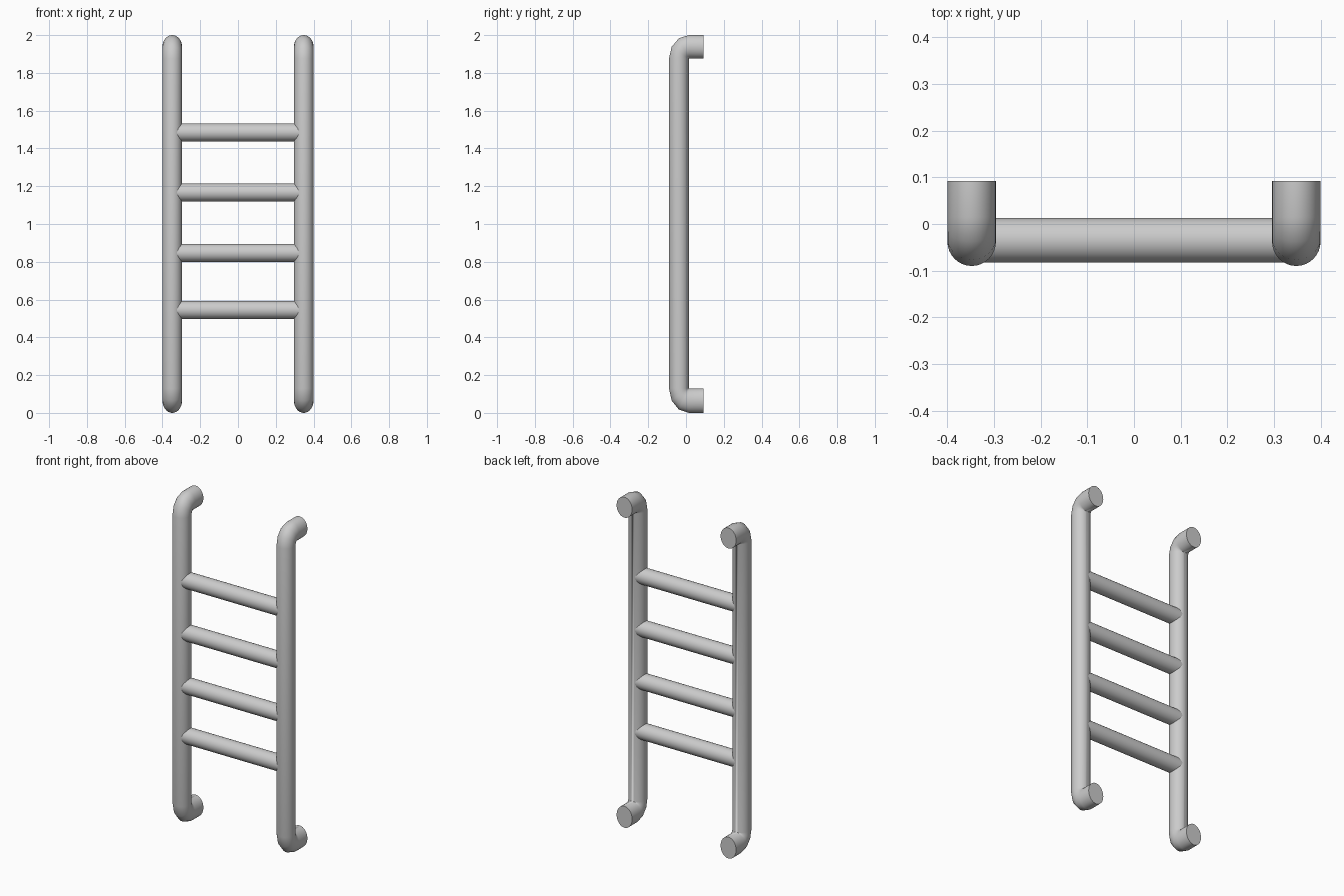
import bpy, bmesh, math
from mathutils import Vector

if "Cube" in bpy.data.objects:
    bpy.data.objects.remove(bpy.data.objects["Cube"])

SIDES = 32
RAIL_X, RAIL_R = 0.348, 0.052
PIVOT_Y, END_Y = 0.015, 0.092


def ring(bm, x, y, z, dy, dz):
    """Elliptical section from the inner point (y, z) out to (y+dy, z+dz)."""
    verts = []
    for i in range(SIDES):
        a = 2 * math.pi * i / SIDES
        t = (1 + math.cos(a)) / 2
        verts.append(bm.verts.new((x + RAIL_R * math.sin(a), y + dy * t, z + dz * t)))
    return verts


def finish(name, bm):
    bmesh.ops.remove_doubles(bm, verts=bm.verts, dist=1e-5)
    bmesh.ops.recalc_face_normals(bm, faces=bm.faces)
    me = bpy.data.meshes.new(name)
    bm.to_mesh(me)
    bm.free()
    ob = bpy.data.objects.new(name, me)
    bpy.context.collection.objects.link(ob)
    bpy.ops.object.select_all(action='DESELECT')
    ob.select_set(True)
    bpy.context.view_layer.objects.active = ob
    bpy.ops.object.shade_smooth_by_angle(angle=math.radians(40))
    return ob


# Side rails: upright tube with a tight bend towards the wall at each end
def rail(name, x):
    bm = bmesh.new()
    width, bends = 0.105, 3
    bottom, top = (0.13, -0.13), (1.876, 0.124)
    rings = [ring(bm, x, END_Y, bottom[0], 0, bottom[1])]
    for (z, h), order in ((bottom, range(bends, -1, -1)), (top, range(bends + 1))):
        for k in order:
            t = math.pi / 2 * k / bends
            rings.append(ring(bm, x, PIVOT_Y, z, -width * math.cos(t), h * math.sin(t)))
    rings.append(ring(bm, x, END_Y, top[0], 0, top[1]))
    for a, b in zip(rings, rings[1:]):
        for i in range(SIDES):
            j = (i + 1) % SIDES
            bm.faces.new((a[i], a[j], b[j], b[i]))
    bm.faces.new(rings[0])
    bm.faces.new(rings[-1])
    finish(name, bm)


rail("left_rail", -RAIL_X)
rail("right_rail", RAIL_X)

# Rungs: round bars running into both rails
for n, z in enumerate((0.545, 0.847, 1.167, 1.485), 1):
    bm = bmesh.new()
    bmesh.ops.create_cone(bm, cap_ends=True, segments=SIDES, radius1=0.048,
                          radius2=0.048, depth=2 * RAIL_X)
    for v in bm.verts:
        v.co = Vector((v.co.z, v.co.y - 0.035, v.co.x + z))
    finish(f"rung_{n}", bm)
